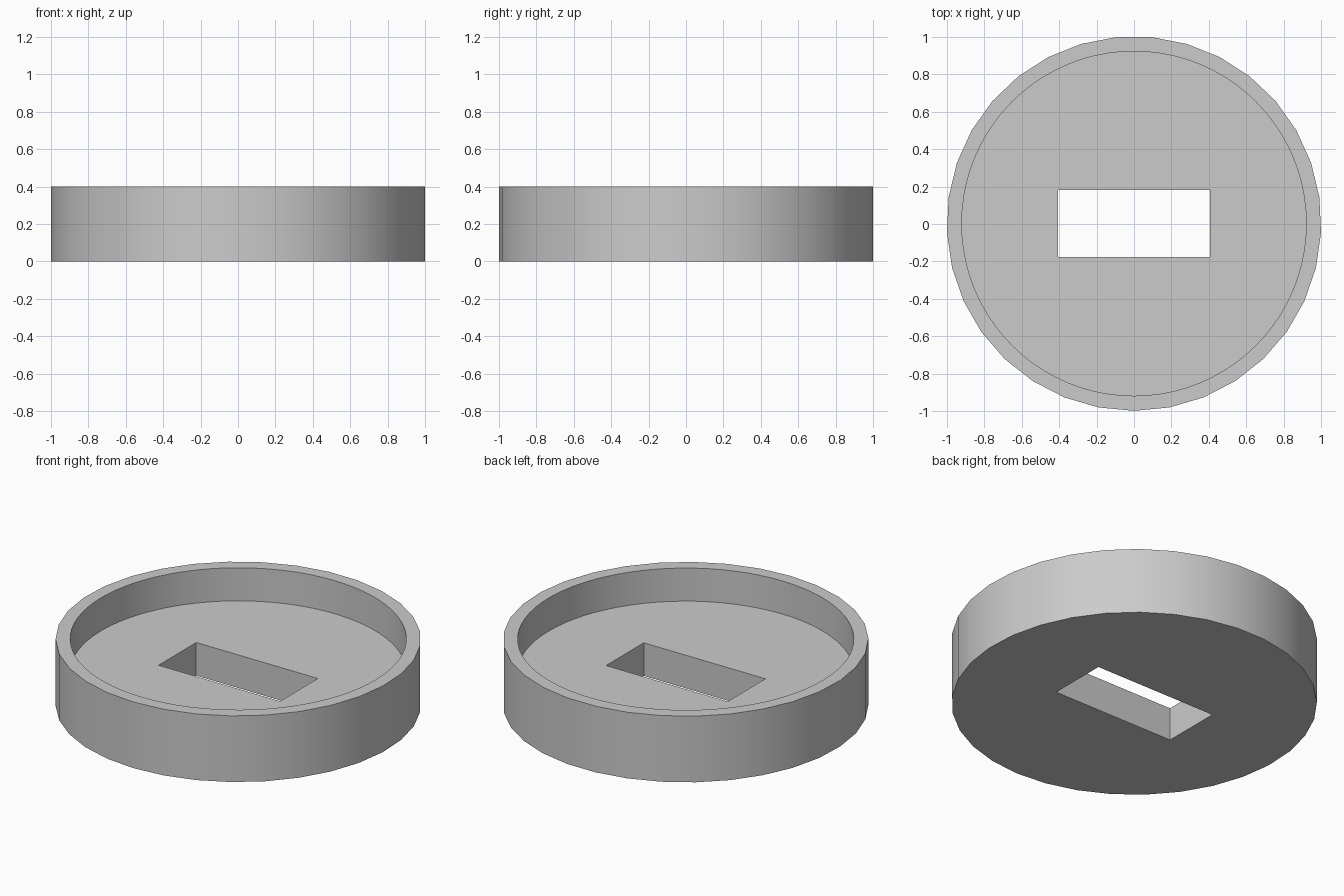
import bpy
import math

default_cube = bpy.data.objects.get("Cube")
if default_cube:
    bpy.data.objects.remove(default_cube, do_unlink=True)

HEIGHT = 0.4
FLOOR = 0.2
CENTRE_Y = 0.0023  # an odd-sided polygon is offset to centre its bounds

grey = bpy.data.materials.new("plain grey")
grey.use_nodes = True
grey.diffuse_color = (0.6, 0.6, 0.6, 1)
grey.node_tree.nodes["Principled BSDF"].inputs["Base Color"].default_value = grey.diffuse_color


def cylinder(name, sides, radius, bottom, top):
    bpy.ops.mesh.primitive_cylinder_add(
        vertices=sides, radius=radius, depth=top - bottom,
        location=(0, CENTRE_Y, (bottom + top) / 2), rotation=(0, 0, math.pi))
    obj = bpy.context.object
    obj.name = name
    obj.data.materials.append(grey)
    return obj


def cut(target, cutter):
    """Subtract the cutter from the target, then discard the cutter."""
    cutter.hide_render = True
    mod = target.modifiers.new("cut", 'BOOLEAN')
    mod.operation = 'DIFFERENCE'
    mod.solver = 'EXACT'
    mod.object = cutter
    bpy.ops.object.select_all(action='DESELECT')
    target.select_set(True)
    bpy.context.view_layer.objects.active = target
    bpy.ops.object.modifier_apply(modifier=mod.name)
    bpy.data.objects.remove(cutter, do_unlink=True)


# Round body with a faceted outer wall
dish = cylinder("round_dish", 33, 1.0011, 0, HEIGHT)

# Round recess leaving a thin rim
cut(dish, cylinder("recess_cutter", 80, 0.921, FLOOR, HEIGHT + 0.2))

# Rectangular slot through the floor
bpy.ops.mesh.primitive_cube_add(size=1, location=(0, CENTRE_Y, FLOOR / 2))
slot = bpy.context.object
slot.name = "slot_cutter"
slot.scale = (0.814, 0.36, 0.4)
slot.data.materials.append(grey)
cut(dish, slot)

# Smooth walls with sharp rims
bpy.ops.object.shade_smooth_by_angle(angle=math.radians(30))
